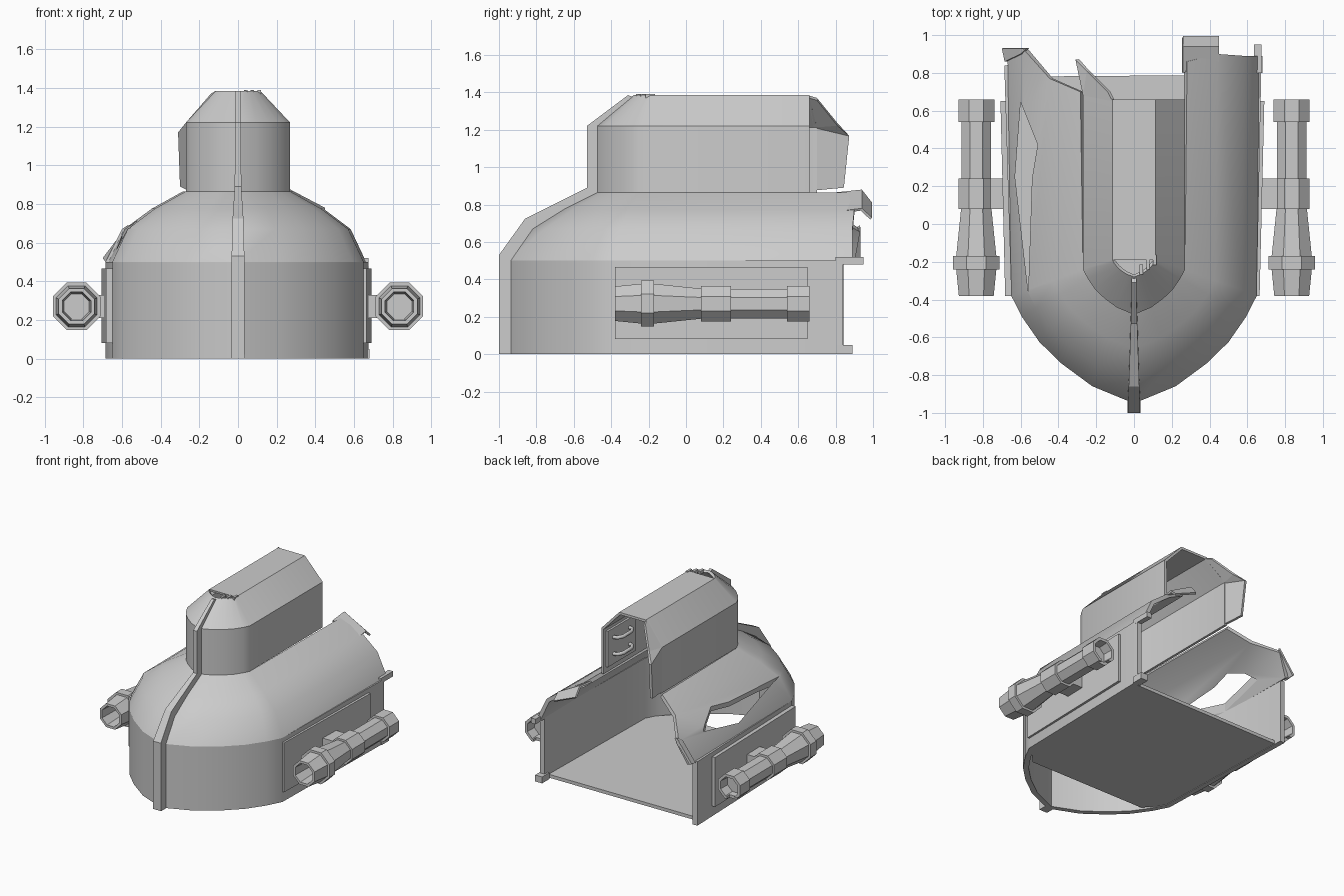
import bpy, bmesh, math

if "Cube" in bpy.data.objects:
    bpy.data.objects.remove(bpy.data.objects["Cube"])

NOSE = [(1, 0), (.91, .2), (.77, .43), (.59, .63), (.34, .84), (0, 1)]


def make(name, verts, faces, thick=0, smooth=True, recalc=True):
    bm = bmesh.new()
    vs = [bm.verts.new(v) for v in verts]
    for f in faces:
        bm.faces.new([vs[i] for i in f])
    if recalc:
        bmesh.ops.recalc_face_normals(bm, faces=bm.faces[:])
    me = bpy.data.meshes.new(name)
    bm.to_mesh(me)
    bm.free()
    ob = bpy.data.objects.new(name, me)
    bpy.context.collection.objects.link(ob)
    bpy.context.view_layer.objects.active = ob
    bpy.ops.object.select_all(action='DESELECT')
    ob.select_set(True)
    if thick:
        m = ob.modifiers.new("thickness", 'SOLIDIFY')
        m.thickness, m.offset = thick, -1
        bpy.ops.object.modifier_apply(modifier=m.name)
    if smooth:
        bpy.ops.object.shade_smooth_by_angle(angle=math.radians(32))
    return ob


def prism(name, pts, z0, z1):
    n = len(pts)
    verts = [(x, y, z) for z in (z0, z1) for x, y in pts]
    faces = [range(n)[::-1], range(n, 2 * n)]
    faces += [(i, (i + 1) % n, n + (i + 1) % n, n + i) for i in range(n)]
    return make(name, verts, faces, smooth=False)


def box(name, x0, x1, y0, y1, z0, z1):
    return prism(name, [(x0, y0), (x1, y0), (x1, y1), (x0, y1)], z0, z1)


def shell(name, levels, taper, roof=False, thick=.03):
    """Loft pointed U-shaped rings: z, half width, nose start, nose tip, back left, back right."""
    verts, faces = [], []
    for z, w, ys, tip, bl, br in levels:
        nose = [(x * w, ys + (tip - ys) * t, z) for x, t in NOSE]
        verts.append((-w - taper * 1.5 * (bl - ys), bl, z))
        verts += [(-x, y, z) for x, y, z in nose] + nose[-2::-1]
        verts.append((w + taper * (br - ys), br, z))
    n = len(NOSE) * 2 + 1
    for k in range(len(levels) - 1):
        for i in range(n - 1):
            a = k * n + i
            faces.append((a, a + 1, a + 1 + n, a + n))
    if roof:
        a = (len(levels) - 1) * n
        faces.append((a, a + 1, a + n - 2, a + n - 1))
    return make(name, verts, faces, thick, recalc=False)


def cut(ob, cutter):
    m = ob.modifiers.new("cut", 'BOOLEAN')
    m.operation, m.object, m.solver = 'DIFFERENCE', cutter, 'EXACT'
    bpy.context.view_layer.objects.active = ob
    bpy.ops.object.modifier_apply(modifier=m.name)
    bpy.data.objects.remove(cutter)


# Hull walls, shoulder and upper tower
shell("hull_wall", [(0, .65, -.38, -.95, .84, .84),
                    (.5, .65, -.38, -.95, .84, .84)], .02, thick=.04)
shoulder = shell("hull_shoulder", [(.5, .65, -.38, -.95, .90, .89),
                                   (.67, .57, -.35, -.83, .93, .89),
                                   (.775, .43, -.30, -.66, .77, .90),
                                   (.865, .27, -.24, -.48, .70, .86)], .01)
shell("tower", [(.865, .27, -.24, -.48, .70, .66),
                (1.22, .27, -.24, -.48, .70, .66),
                (1.385, .115, -.19, -.28, .66, .66)], 0, roof=True, thick=.02)

# Torn opening in the left shoulder
cut(shoulder, prism("tear_cutter", [(-.6, .645), (-.63, .25), (-.56, -.36),
                                    (-.54, .24), (-.51, .42)], .45, .95))

# Floor, leaving the nose open underneath
prism("floor", [(-.63, -.38), (-.5, -.52), (.5, -.52), (.63, -.38),
                (.65, .79), (-.66, .78)], .004, .03)

# Front keel strip: y, z, half width
keel = [(-1, 0, .035), (-1, .53, .033), (-.86, .725, .028), (-.53, .89, .017),
        (-.53, 1.22, .016), (-.31, 1.385, .012)]
back = [(-.93, 0), (-.93, .49), (-.82, .65), (-.46, .85), (-.46, 1.2), (-.27, 1.37)]
kv = []
for (y, z, w), (yb, zb) in zip(keel, back):
    kv += [(-w, y, z), (w, y, z), (w, yb, zb), (-w, yb, zb)]
kf = [(0, 1, 2, 3), (20, 21, 22, 23)]
kf += [(4 * k + i, 4 * k + (i + 1) % 4, 4 * k + 4 + (i + 1) % 4, 4 * k + 4 + i)
       for k in range(5) for i in range(4)]
make("keel_strip", kv, kf, smooth=False)

# Broken rear edges
make("tower_left_flap", [(-.27, .68, .875), (-.27, .68, 1.22), (-.115, .65, 1.385),
                         (-.30, .84, .89), (-.31, .87, 1.17), (-.25, .81, 1.235),
                         (-.14, .70, 1.37)],
     [(0, 3, 4, 1), (1, 4, 5), (1, 5, 6, 2)], .02, smooth=False)
make("shoulder_right_flap", [(.26, .80, .865), (.26, .94, .88), (.26, .995, .81),
                             (.45, .86, .77), (.45, .94, .78), (.45, .995, .73)],
     [(0, 3, 4, 1), (1, 4, 5, 2)], .015, smooth=False)
box("rear_sill_spike", .635, .675, .80, .95, .48, .52)
box("rear_foot_lip", .62, .68, .80, .89, 0, .05)
make("shoulder_left_flap", [(-.685, .86, .50), (-.60, .90, .67), (-.70, .93, .52),
                            (-.57, .93, .69)], [(0, 2, 3, 1)], .02, smooth=False)

# Chipped teeth on the opening at the front of the roof
for i in range(3):
    x, y = .03 + .035 * i, -.255 + .025 * i
    box("roof_tooth", x, x + .018, y - .012, y + .04, 1.365, 1.39)

# Inside panel with two bent tubes
box("inner_panel", .235, .252, .28, .63, .91, 1.19)
for z in (.99, 1.12):
    cu = bpy.data.curves.new("inner_tube", 'CURVE')
    cu.dimensions, cu.bevel_depth, cu.bevel_resolution = '3D', .014, 1
    cu.use_fill_caps = True
    sp = cu.splines.new('POLY')
    pts = [(.24, .36), (.205, .37), (.185, .41), (.185, .51), (.205, .55), (.24, .56)]
    sp.points.add(len(pts) - 1)
    for p, (x, y) in zip(sp.points, pts):
        p.co = (x, y, z, 1)
    bpy.context.collection.objects.link(bpy.data.objects.new("inner_tube", cu))

# Side cannons: octagonal lathe of y, radius
BARREL = [(-.22, .07), (-.38, .08), (-.38, .1), (-.24, .115), (-.24, .133), (-.17, .133),
          (-.17, .115), (.08, .087), (.08, .103), (.24, .103), (.24, .085), (.54, .085),
          (.54, .103), (.66, .103), (.66, .08), (.58, .075)]
N = 8
for s, side in ((1, "right"), (-1, "left")):
    verts = []
    for y, r in BARREL:
        for i in range(N):
            a = 2 * math.pi * (i + .5) / N
            verts.append((s * .835 + r * math.cos(a), y, .27 + r * math.sin(a)))
    faces = [range(N), range(len(verts) - N, len(verts))]
    faces += [(k * N + i, k * N + (i + 1) % N, (k + 1) * N + (i + 1) % N, (k + 1) * N + i)
              for k in range(len(BARREL) - 1) for i in range(N)]
    gun = make(side + "_cannon", verts, faces)
    bpy.ops.object.shade_smooth_by_angle(angle=math.radians(50))
    cut(gun, box("notch_cutter", s * .835 - .11, s * .835 + .02, .63, .70, .15, .205))
    o = 0 if s > 0 else .017
    prism(side + "_side_plate", [(s * .63, -.38), (s * (.665 + o), -.38),
                                 (s * (.69 + o), .65), (s * .65, .65)], .08, .465)
    box(side + "_cannon_mount", s * .67, s * .76, .08, .24, .21, .33)
